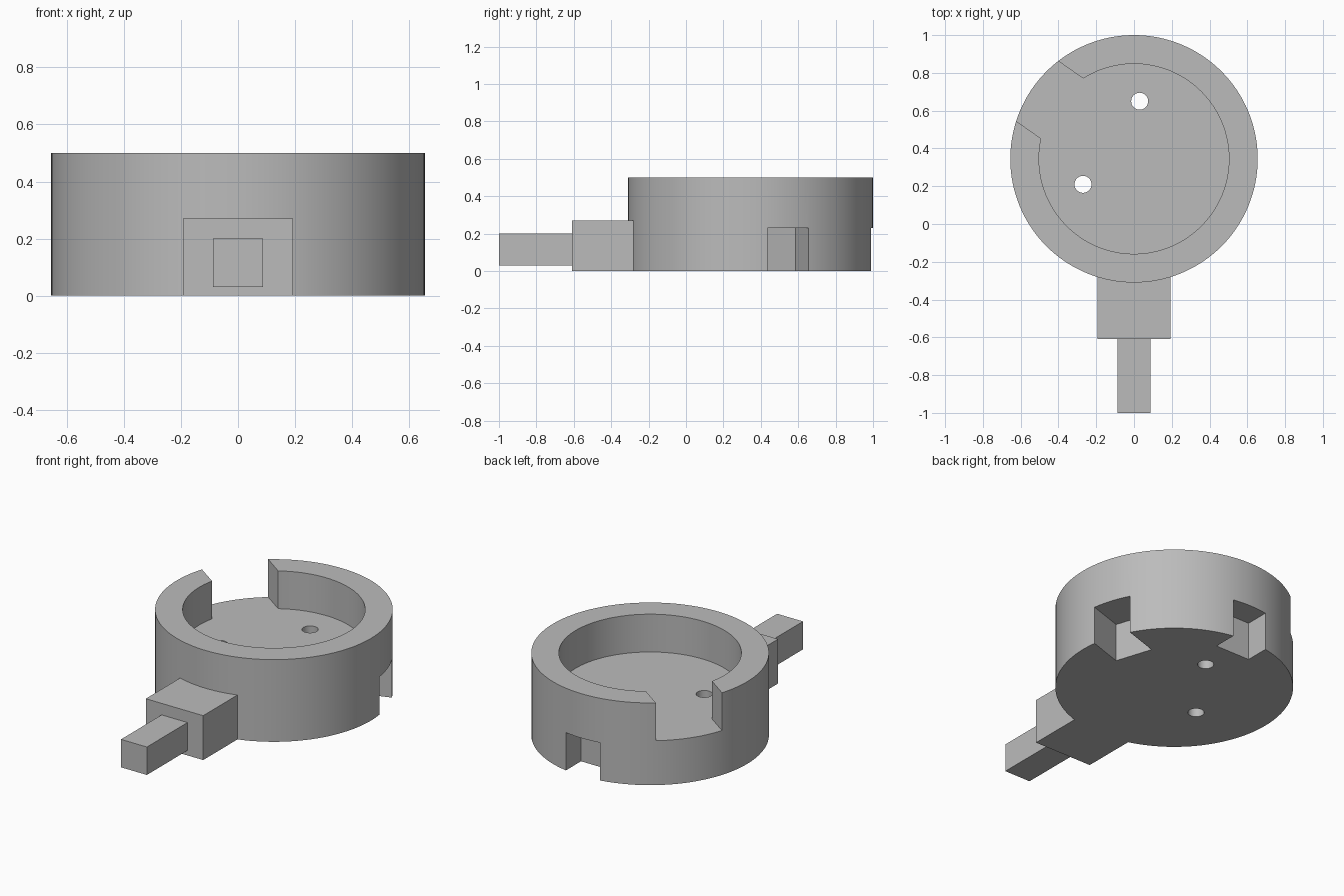
import bpy
import math
from mathutils import Vector

cube = bpy.data.objects.get("Cube")
if cube:
    bpy.data.objects.remove(cube, do_unlink=True)

CENTRE = Vector((0, 0.345, 0))
RADIUS = 0.655
HEIGHT = 0.5
FLOOR = 0.27

grey = bpy.data.materials.new("plain grey")
grey.use_nodes = True
colour = (0.5, 0.5, 0.5, 1)
grey.diffuse_color = colour
grey.node_tree.nodes["Principled BSDF"].inputs["Base Color"].default_value = colour


def cylinder(name, x, y, radius, z0, z1, sides):
    bpy.ops.mesh.primitive_cylinder_add(vertices=sides, radius=radius, depth=z1 - z0,
                                        location=(x, y, (z0 + z1) / 2))
    ob = bpy.context.object
    ob.name = name
    ob.data.materials.append(grey)
    return ob


def box(name, low, high):
    low, high = Vector(low), Vector(high)
    bpy.ops.mesh.primitive_cube_add(size=1, location=(low + high) / 2)
    ob = bpy.context.object
    ob.name = name
    ob.scale = high - low
    bpy.ops.object.transform_apply(location=False, rotation=False, scale=True)
    ob.data.materials.append(grey)
    return ob


def radial_box(name, angle, inner, half_width, z0, z1):
    """Box running outward from the cup axis at the given angle."""
    ob = box(name, (inner, -half_width, z0), (1, half_width, z1))
    turn = math.radians(angle)
    middle = (inner + 1) / 2
    ob.location = CENTRE + Vector((middle * math.cos(turn), middle * math.sin(turn), (z0 + z1) / 2))
    ob.rotation_euler.z = turn
    return ob


def cut(target, cutter):
    mod = target.modifiers.new("cut", 'BOOLEAN')
    mod.operation = 'DIFFERENCE'
    mod.solver = 'EXACT'
    mod.object = cutter
    bpy.context.view_layer.objects.active = target
    bpy.ops.object.modifier_apply(modifier=mod.name)
    bpy.data.objects.remove(cutter, do_unlink=True)


# Round cup with a flat floor
cup = cylinder("round_cup", 0, CENTRE.y, RADIUS, 0, HEIGHT, 128)
cut(cup, cylinder("recess", 0, CENTRE.y, 0.503, FLOOR, 0.7, 128))

# Opening through the rim
cut(cup, radial_box("rim_opening", 145, 0.3, 0.194, FLOOR, 0.7))

# Notches in the lower edge
for angle, inner in ((18, 0.42), (90, 0.5)):
    cut(cup, radial_box("lower_notch", angle, inner, 0.115, -0.1, 0.23))

# Two holes through the floor
for x, y in ((0.03, 0.65), (-0.27, 0.21)):
    cut(cup, cylinder("floor_hole", x, y, 0.045, -0.1, 0.4, 32))

bpy.ops.object.select_all(action='DESELECT')
cup.select_set(True)
bpy.context.view_layer.objects.active = cup
bpy.ops.object.shade_smooth_by_angle(angle=math.radians(30))

# Block and narrow stem at the front
box("connector_block", (-0.193, -0.61, 0), (0.193, -0.27, FLOOR))
box("front_stem", (-0.087, -1, 0.03), (0.087, -0.6, 0.2))
